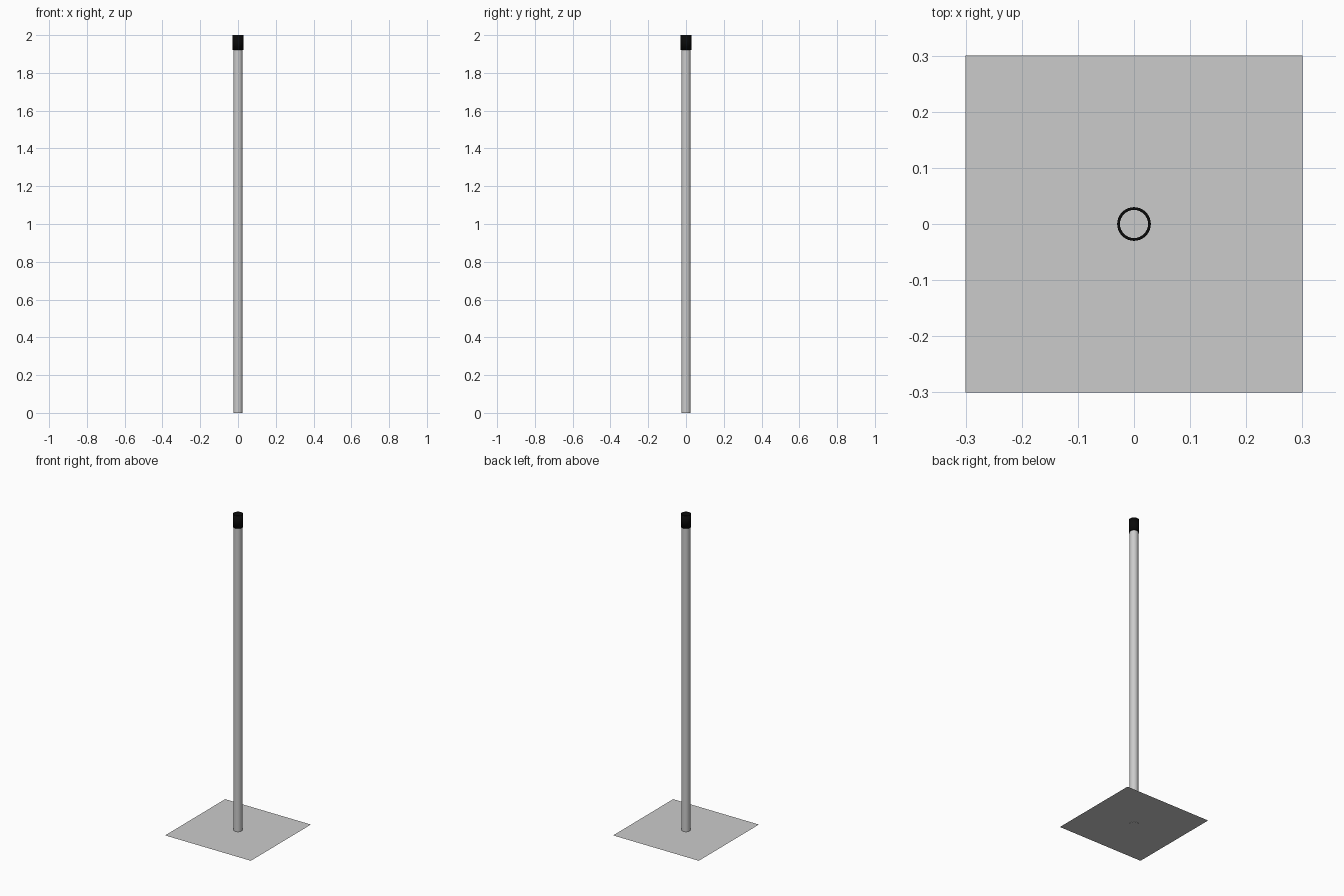
import bpy

if "Cube" in bpy.data.objects:
    bpy.data.objects.remove(bpy.data.objects["Cube"])

SIDES = 32


def smooth(obj):
    bpy.ops.object.select_all(action='DESELECT')
    obj.select_set(True)
    bpy.context.view_layer.objects.active = obj
    bpy.ops.object.shade_smooth_by_angle()


def cylinder(name, radius, z0, z1, fill='NGON'):
    bpy.ops.mesh.primitive_cylinder_add(
        vertices=SIDES, radius=radius, depth=z1 - z0,
        location=(0, 0, (z0 + z1) / 2), end_fill_type=fill)
    obj = bpy.context.object
    obj.name = name
    return obj


# Thin square ground plate
bpy.ops.mesh.primitive_plane_add(size=0.6, location=(0, 0, 0.001))
bpy.context.object.name = "base_plate"

# Upright pole, ending just inside the collar
pole = cylinder("pole", 0.025, 0.0, 1.93)
smooth(pole)

# Black open collar at the top
collar = cylinder("top_collar", 0.03, 1.92, 2.0, fill='NOTHING')
wall = collar.modifiers.new("wall", 'SOLIDIFY')
wall.thickness = 0.005
wall.offset = -1
black = bpy.data.materials.new("black_plastic")
black.diffuse_color = (0.003, 0.003, 0.003, 1)
black.use_nodes = True
black.node_tree.nodes["Principled BSDF"].inputs["Base Color"].default_value = black.diffuse_color
collar.data.materials.append(black)
smooth(collar)
